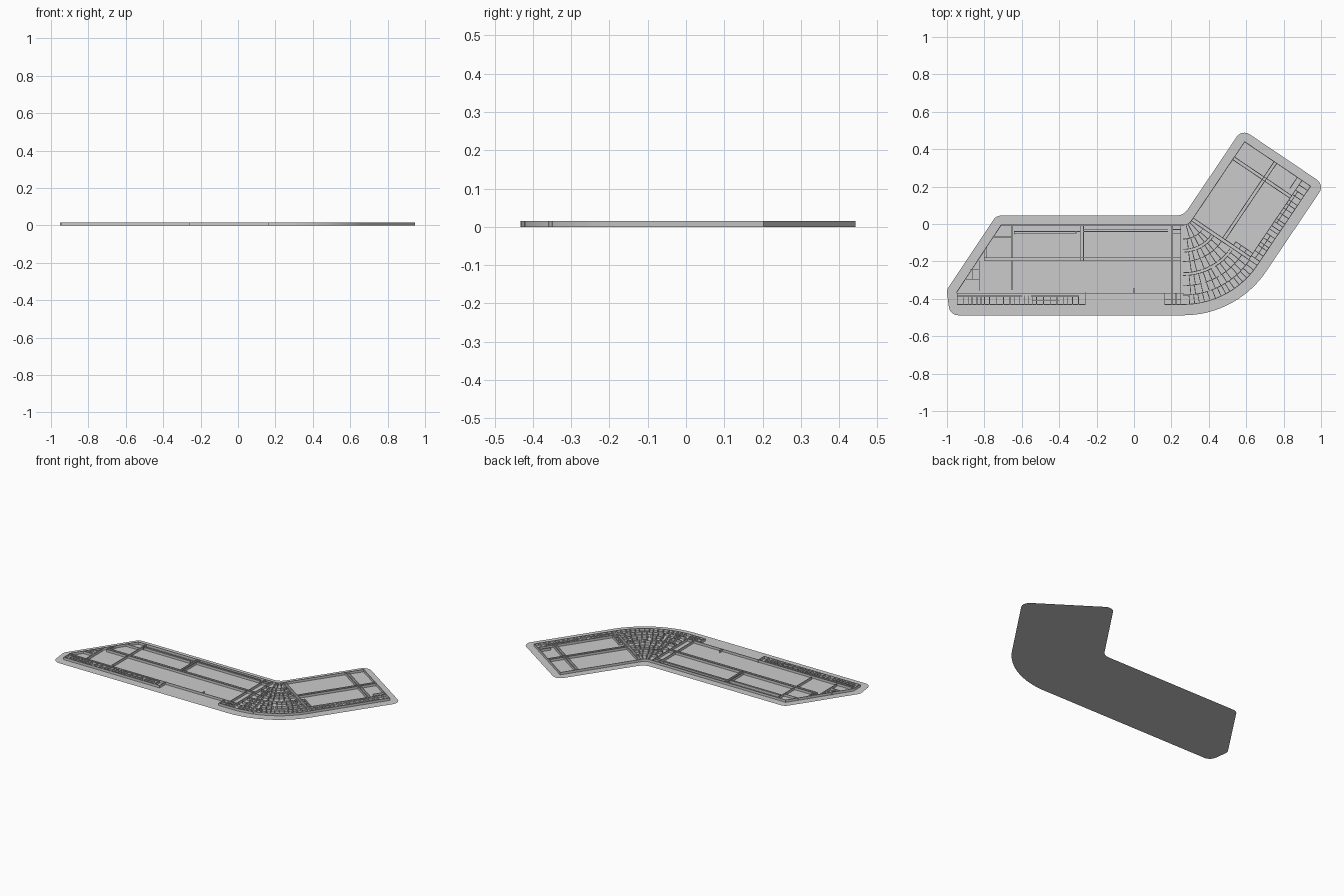
import bpy, bmesh, math, random
from mathutils import Vector

random.seed(4)
H, T = 0.0157, 0.004              # wall height and thickness
C = Vector((0.265, 0.045))        # pivot where the two wings meet
TURN = math.radians(56)


def polar(c, r, deg):
    a = math.radians(deg)
    return Vector((c[0] + r * math.cos(a), c[1] + r * math.sin(a)))


def wing_b(u, v):
    """Right wing frame: u along the wing, v outward from the pivot."""
    c, s = math.cos(TURN), math.sin(TURN)
    return C + Vector((u * c + v * s, u * s - v * c))


def plan(x, y):
    return Vector((x, y))


def fan(deg, r):
    return polar(C, r, deg)


def arc(c, r, a0, a1, n=8):
    return [polar(c, r, a0 + (a1 - a0) * i / n) for i in range(n + 1)]


def finish(bm, name):
    me = bpy.data.meshes.new(name)
    bm.to_mesh(me)
    bm.free()
    ob = bpy.data.objects.new(name, me)
    bpy.context.collection.objects.link(ob)


def add_wall(bm, p, q):
    """Thin upright wall from p to q, open at the floor."""
    d = (q - p).normalized() * T / 2
    n = Vector((-d.y, d.x))
    ring = [p - d - n, q + d - n, q + d + n, p - d + n]
    lo = [bm.verts.new((k.x, k.y, 0)) for k in ring]
    hi = [bm.verts.new((k.x, k.y, H)) for k in ring]
    bm.faces.new(hi)
    for i in range(4):
        j = (i + 1) % 4
        bm.faces.new((lo[i], lo[j], hi[j], hi[i]))


def walls(name, frame, segs):
    bm = bmesh.new()
    for a, b, c, d in segs:
        add_wall(bm, frame(a, b), frame(c, d))
    finish(bm, name)


# Flat base plate with rounded corners
outline = (arc((-0.94, -0.438), 0.05, 188, 270)
           + arc(C, 0.533, -90, -34, 32)
           + arc(wing_b(0.508, 0.483), 0.05, -34, 56)
           + arc(wing_b(0.508, 0.05), 0.05, 56, 146)
           + arc((0.225, 0.12), 0.075, -34, -90)
           + arc((-0.71, -0.005), 0.05, 90, 146)
           + arc((-0.95, -0.365), 0.05, 146, 188))
bm = bmesh.new()
bm.faces.new([bm.verts.new((p.x, p.y, 0)) for p in outline])
bmesh.ops.triangulate(bm, faces=bm.faces[:])
finish(bm, "base_plate")

# Left wing: outer shell
walls("left_wing_shell", plan, [
    (-0.71, -0.005, 0.265, -0.005), (-0.71, -0.005, -0.948, -0.365),
    (-0.948, -0.37, 0.265, -0.37), (-0.945, -0.37, -0.945, -0.43),
    (-0.945, -0.43, -0.26, -0.43), (-0.26, -0.365, -0.26, -0.43),
    (0.165, -0.37, 0.165, -0.43), (0.165, -0.43, 0.265, -0.43)])

# Left wing: corridors and partitions
walls("left_wing_partitions", plan, [
    (-0.80, -0.18, 0.25, -0.18), (-0.80, -0.197, 0.25, -0.197),
    (-0.64, -0.04, -0.287, -0.04), (-0.64, -0.04, -0.64, -0.055),
    (-0.64, -0.05, -0.31, -0.05), (-0.31, -0.04, -0.31, -0.05),
    (-0.27, -0.028, 0.18, -0.028), (-0.27, -0.04, 0.18, -0.04),
    (-0.652, -0.005, -0.652, -0.18), (-0.652, -0.197, -0.652, -0.35),
    (-0.287, -0.005, -0.287, -0.197), (-0.27, -0.005, -0.27, -0.197),
    (0.203, -0.005, 0.203, -0.36), (0.25, -0.005, 0.25, -0.43),
    (0.203, -0.03, 0.25, -0.03), (0.203, -0.05, 0.25, -0.05),
    (0.0, -0.345, 0.0, -0.37), (0.203, -0.345, 0.203, -0.43),
    (0.165, -0.405, 0.25, -0.405), (0.225, -0.37, 0.225, -0.43),
    (-0.755, -0.07, -0.652, -0.07), (-0.787, -0.12, -0.787, -0.18),
    (-0.80, -0.14, -0.80, -0.197), (-0.828, -0.197, -0.828, -0.355),
    (-0.875, -0.245, -0.828, -0.245), (-0.895, -0.295, -0.828, -0.295),
    (-0.865, -0.245, -0.865, -0.295)])

# Left wing: row of small front rooms
rooms, x = [], -0.91
while x < -0.275:
    rooms.append((x, -0.385, x, -0.43))
    x += random.uniform(0.018, 0.04)
rooms += [(-0.945, -0.385, -0.6, -0.385), (-0.55, -0.385, -0.3, -0.385),
          (-0.54, -0.41, -0.4, -0.41)]
walls("left_wing_small_rooms", plan, rooms)

# Right wing: outer shell
walls("right_wing_shell", wing_b, [
    (0.0, 0.05, 0.51, 0.05), (0.51, 0.05, 0.51, 0.475),
    (0.51, 0.475, 0.0, 0.475), (0.0, 0.42, 0.51, 0.42)])

# Right wing: corridors and partitions
walls("right_wing_partitions", wing_b, [
    (0.0, 0.05, 0.0, 0.475), (0.018, 0.05, 0.018, 0.42),
    (0.018, 0.24, 0.51, 0.24), (0.018, 0.257, 0.51, 0.257),
    (0.395, 0.05, 0.395, 0.42), (0.412, 0.05, 0.412, 0.42),
    (0.04, 0.31, 0.04, 0.42), (0.018, 0.31, 0.04, 0.31),
    (0.018, 0.345, 0.04, 0.345), (0.018, 0.38, 0.04, 0.38),
    (0.44, 0.39, 0.51, 0.39)])

# Right wing: row of small outer rooms
rooms, u = [], 0.025
while u < 0.5:
    rooms.append((u, 0.42, u, 0.475))
    u += random.uniform(0.018, 0.036)
rooms += [(0.03, 0.445, 0.17, 0.445), (0.25, 0.435, 0.45, 0.435)]
walls("right_wing_small_rooms", wing_b, rooms)

# Fan-shaped joint: ring corridors, arcs split into short chords
radii = [0.05, 0.125, 0.18, 0.195, 0.245, 0.305, 0.32, 0.375, 0.425, 0.475]
rings, n = [], 28
for r in radii:
    for i in range(n):
        if r in (0.05, 0.475) or random.random() > 0.12:
            rings.append((-90 + 56 * i / n, r, -90 + 56 * (i + 1) / n, r))
walls("fan_ring_walls", fan, rings)

# Fan-shaped joint: radial room dividers, more of them further out
spokes = []
for r0, r1, k in [(0.05, 0.125, 4), (0.125, 0.18, 6), (0.195, 0.245, 8),
                  (0.245, 0.305, 8), (0.32, 0.375, 12), (0.375, 0.425, 12),
                  (0.425, 0.475, 16)]:
    for i in range(1, k):
        a = -90 + 56 * (i + random.uniform(-0.15, 0.15)) / k
        spokes.append((a, r0, a, r1))
walls("fan_radial_walls", fan, spokes)
